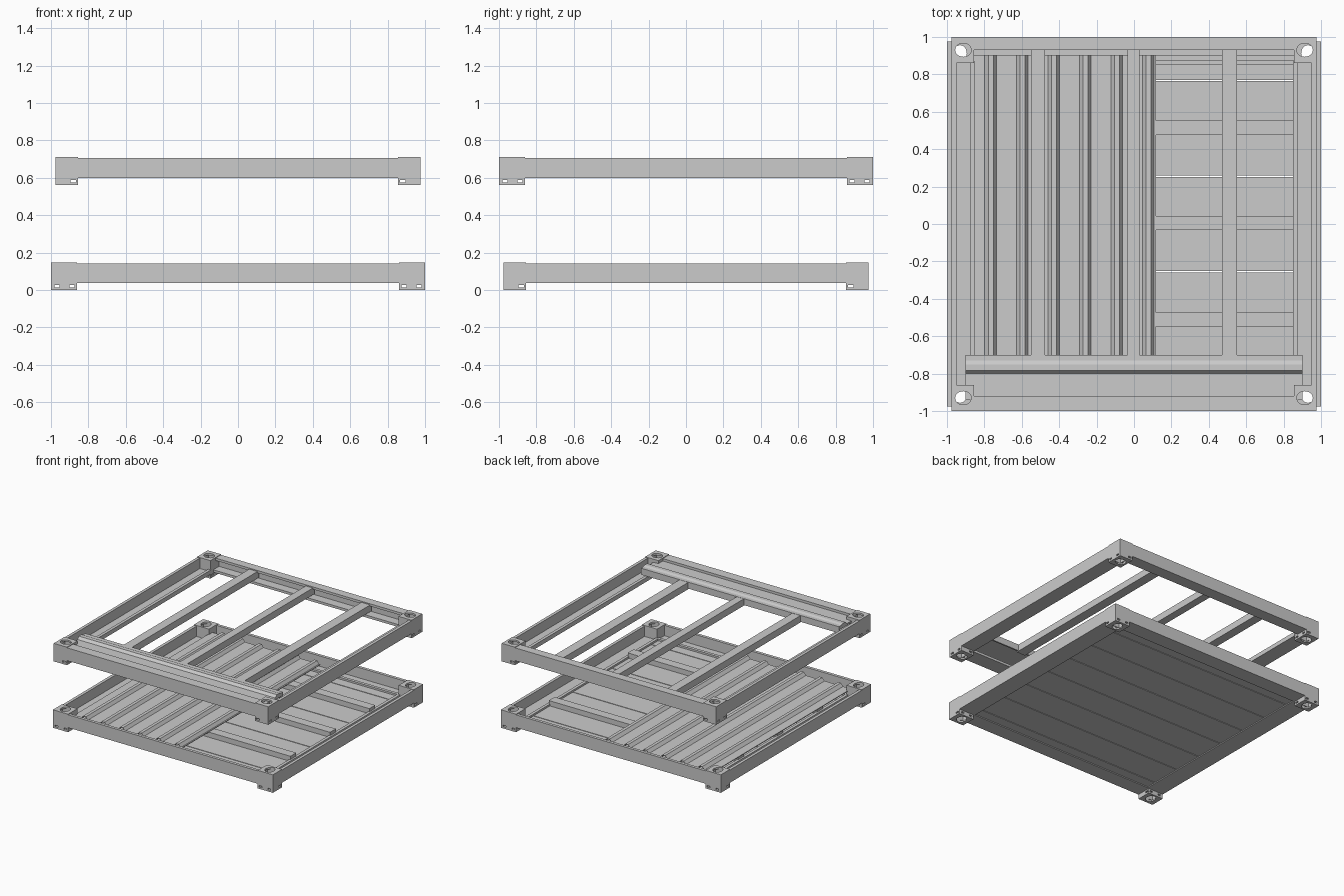
import bpy, bmesh, math
from mathutils import Vector, Matrix

if "Cube" in bpy.data.objects:
    bpy.data.objects.remove(bpy.data.objects["Cube"])

DROP = 0.562  # height difference between the two frames


def finish(name, bm):
    bmesh.ops.recalc_face_normals(bm, faces=bm.faces)
    me = bpy.data.meshes.new(name)
    bm.to_mesh(me)
    bm.free()
    ob = bpy.data.objects.new(name, me)
    bpy.context.collection.objects.link(ob)
    return ob


def box(name, x, y, z):
    bm = bmesh.new()
    bmesh.ops.create_cube(bm, size=1)
    for v in bm.verts:
        v.co = Vector([(a + b) / 2 + c * (b - a) for (a, b), c in zip((x, y, z), v.co)])
    return finish(name, bm)


def extrude(name, profile, axis, a, b):
    """Closed profile (across, z) swept along the x or y axis."""
    bm = bmesh.new()
    place = (lambda u, z, t: (t, u, z)) if axis == 'x' else (lambda u, z, t: (u, t, z))
    face = bm.faces.new([bm.verts.new(place(u, z, a)) for u, z in profile])
    ext = bmesh.ops.extrude_face_region(bm, geom=[face])
    verts = [g for g in ext['geom'] if isinstance(g, bmesh.types.BMVert)]
    bmesh.ops.translate(bm, verts=verts, vec=Vector(place(0, 0, b - a)))
    return finish(name, bm)


def channel(o, z):
    """Open edge channel: outer wall, bottom flange and inner lip."""
    return [(o, z), (o, z + .105), (o - .025, z + .105), (o - .025, z + .02),
            (.875, z + .02), (.875, z + .035), (.85, z + .035), (.85, z)]


def flip(p):
    return [(-u, z) for u, z in p]


# Hollow corner fitting with oval top opening and foot slots
corner = box("upper_corner_fittings", (.855, .975), (.862, 1), (DROP, .71))
cutters = [
    box("cavity", (.87, .96), (.877, .985), (DROP + .012, .695)),
    box("slot_a", (.865, .895), (.8, 1.1), (.576, .589)),
    box("slot_b", (.8, 1.1), (.875, .9), (.576, .589)),
    box("slot_c", (.8, 1.1), (.955, .98), (.576, .589)),
]
bm = bmesh.new()
bmesh.ops.create_cone(bm, cap_ends=True, segments=24, radius1=1, radius2=1, depth=1)
bmesh.ops.transform(bm, verts=bm.verts,
                    matrix=Matrix.Translation((.913, .93, .64)) @ Matrix.Diagonal((.043, .036, .4, 1)))
cutters.append(finish("oval", bm))
for c in cutters:
    m = corner.modifiers.new(c.name, 'BOOLEAN')
    m.operation, m.object, m.solver = 'DIFFERENCE', c, 'EXACT'
mir = corner.modifiers.new("mirror", 'MIRROR')
mir.use_axis = (True, True, False)
dg = bpy.context.evaluated_depsgraph_get()
mesh = bpy.data.meshes.new_from_object(corner.evaluated_get(dg))
corner.modifiers.clear()
corner.data = mesh
for c in cutters:
    bpy.data.objects.remove(c)

# Lower corner fittings: same set turned a quarter
low = bpy.data.objects.new("lower_corner_fittings", mesh)
bpy.context.collection.objects.link(low)
low.rotation_euler.z = math.pi / 2
low.location.z = -DROP

# Upper frame: side channels
extrude("upper_right_channel", channel(.975, .6), 'y', -.87, .87)
extrude("upper_left_channel", flip(channel(.975, .6)), 'y', -.87, .87)

# Upper frame: back beam
extrude("upper_back_beam", [(1, .6), (1, .705), (.93, .705), (.93, .685), (.975, .685),
                            (.975, .62), (.9, .62), (.9, .6)], 'x', -.86, .86)

# Upper frame: front beam, cover plate and stepped rail
extrude("upper_front_beam", [(-1, .6), (-1, .705), (-.92, .705), (-.92, .685), (-.975, .685),
                             (-.975, .62), (-.87, .62), (-.87, .6)], 'x', -.86, .86)
extrude("front_rail", [(-.94, .67), (-.94, .685), (-.8, .685), (-.782, .706), (-.75, .706),
                       (-.73, .698), (-.7, .698), (-.7, .645), (-.712, .645), (-.712, .67)],
        'x', -.9, .9)

# Upper frame: crossbars
for i, (a, b) in enumerate([(-.55, -.475), (-.035, .03), (.47, .55)]):
    box(f"crossbar_{i}", (a, b), (-.72, .95), (.64, .696))

# Lower frame: four edge channels
zl = .6 - DROP
for name, o, axis, r in [("side", 1, 'y', .86), ("end", .975, 'x', .87)]:
    extrude(f"lower_{name}_channel_a", channel(o, zl), axis, -r, r)
    extrude(f"lower_{name}_channel_b", flip(channel(o, zl)), axis, -r, r)

# Floor boards separated by narrow seams
seams = [-.86] + [k * .2555 for k in range(-3, 4)] + [.86]
for i, (a, b) in enumerate(zip(seams, seams[1:])):
    box(f"floor_board_{i}", (-.86, .86), (a + .003, b - .003), (.046, .058))

# Floor joists
for i, y in enumerate((-.51, .005, .515)):
    box(f"joist_{i}", (-.86, .86), (y - .038, y + .038), (.05, .1))

# Ribbed deck covering the left part of the floor
top = [(-.87, .104)]
for k in range(6):
    c = -.765 + k * .1685
    top += [(c - .033, .104), (c - .013, .128), (c + .013, .128), (c + .03, .104)]
top += [(.118, .104)]
extrude("ribbed_deck", top + [(x, z - .006) for x, z in reversed(top)], 'y', -.9, .9)
